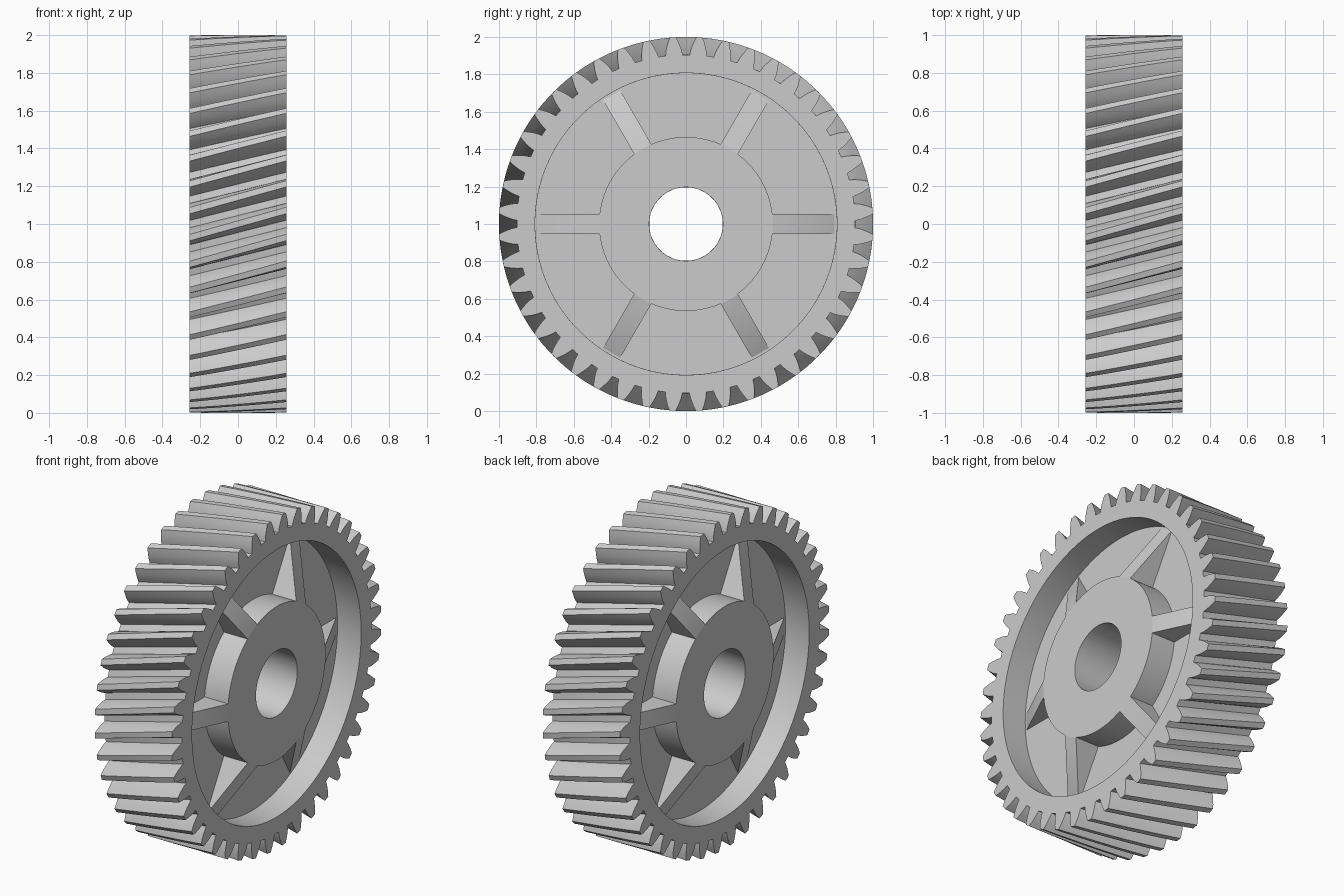
import bpy, bmesh, math

if "Cube" in bpy.data.objects:
    bpy.data.objects.remove(bpy.data.objects["Cube"], do_unlink=True)

TEETH = 44
HALF_WIDTH = 0.258
TWIST = 0.145            # total helix rotation across the face
TIP, PITCH, ROOT = 1.0, 0.957, 0.905
RIM, HUB, BORE = 0.807, 0.465, 0.197
WEB = 0.1                # half thickness of the web
SPOKE = 0.053            # half width of a spoke
SLICES = 8

steel = bpy.data.materials.new("plain grey")
steel.use_nodes = True
grey = (0.6, 0.6, 0.6, 1)
steel.diffuse_color = grey
steel.node_tree.nodes["Principled BSDF"].inputs["Base Color"].default_value = grey


def finish(name, bm):
    bmesh.ops.recalc_face_normals(bm, faces=bm.faces)
    mesh = bpy.data.meshes.new(name)
    bm.to_mesh(mesh)
    bm.free()
    mesh.materials.append(steel)
    obj = bpy.data.objects.new(name, mesh)
    bpy.context.collection.objects.link(obj)
    bpy.ops.object.select_all(action='DESELECT')
    obj.select_set(True)
    bpy.context.view_layer.objects.active = obj
    bpy.ops.object.shade_smooth_by_angle(angle=math.radians(30))
    return obj


def place(bm, x, r, a):
    return bm.verts.new((x, r * math.cos(a), 1 + r * math.sin(a)))


# Involute tooth outline as (radius, angle) pairs
def half_angle(r):
    involute = lambda p: math.tan(p) - p
    pressure = math.radians(20)
    base = PITCH * math.cos(pressure)
    return math.pi / (2 * TEETH) + involute(pressure) - involute(math.acos(base / r))


flank = [ROOT + (TIP - ROOT) * i / 4 for i in range(5)]
tooth = [(r, -half_angle(r)) for r in flank] + [(r, half_angle(r)) for r in reversed(flank)]
outline = [(r, a + math.tau * t / TEETH) for t in range(TEETH) for r, a in tooth]
count = len(outline)


# Gear body: toothed rings across the width, then plain rings through rim, web and bore
bm = bmesh.new()
rings = []
for s in range(SLICES + 1):
    f = s / SLICES - 0.5
    rings.append([place(bm, 2 * HALF_WIDTH * f, r, a - TWIST * f) for r, a in outline])
side = [(HALF_WIDTH, RIM), (WEB, RIM), (WEB, HUB), (HALF_WIDTH, HUB), (HALF_WIDTH, BORE)]
for x, r in side + [(-x, r) for x, r in reversed(side)]:
    turn = TWIST * x / (2 * HALF_WIDTH)
    rings.append([place(bm, x, r, math.tau * (i - 4.5) / count - turn) for i in range(count)])
for one, two in zip(rings, rings[1:] + rings[:1]):
    for i in range(count):
        j = (i + 1) % count
        bm.faces.new((one[i], one[j], two[j], two[i]))
finish("helical_gear_body", bm)


# Tapered spokes on both faces of the web
section = [(HUB - 0.01, WEB - 0.01), (HUB - 0.01, HALF_WIDTH), (HUB, HALF_WIDTH),
           (0.795, WEB), (0.795, WEB - 0.01)]
for label, sign in (("left", 1), ("right", -1)):
    for k in range(6):
        a = math.tau * k / 6
        bm = bmesh.new()
        ends = [[bm.verts.new((sign * x,
                               r * math.cos(a) - w * math.sin(a),
                               1 + r * math.sin(a) + w * math.cos(a)))
                 for r, x in section] for w in (-SPOKE, SPOKE)]
        for end in ends:
            bm.faces.new(end)
        for i in range(len(section)):
            j = (i + 1) % len(section)
            bm.faces.new((ends[0][i], ends[0][j], ends[1][j], ends[1][i]))
        finish(f"{label}_spoke_{k + 1}", bm)
